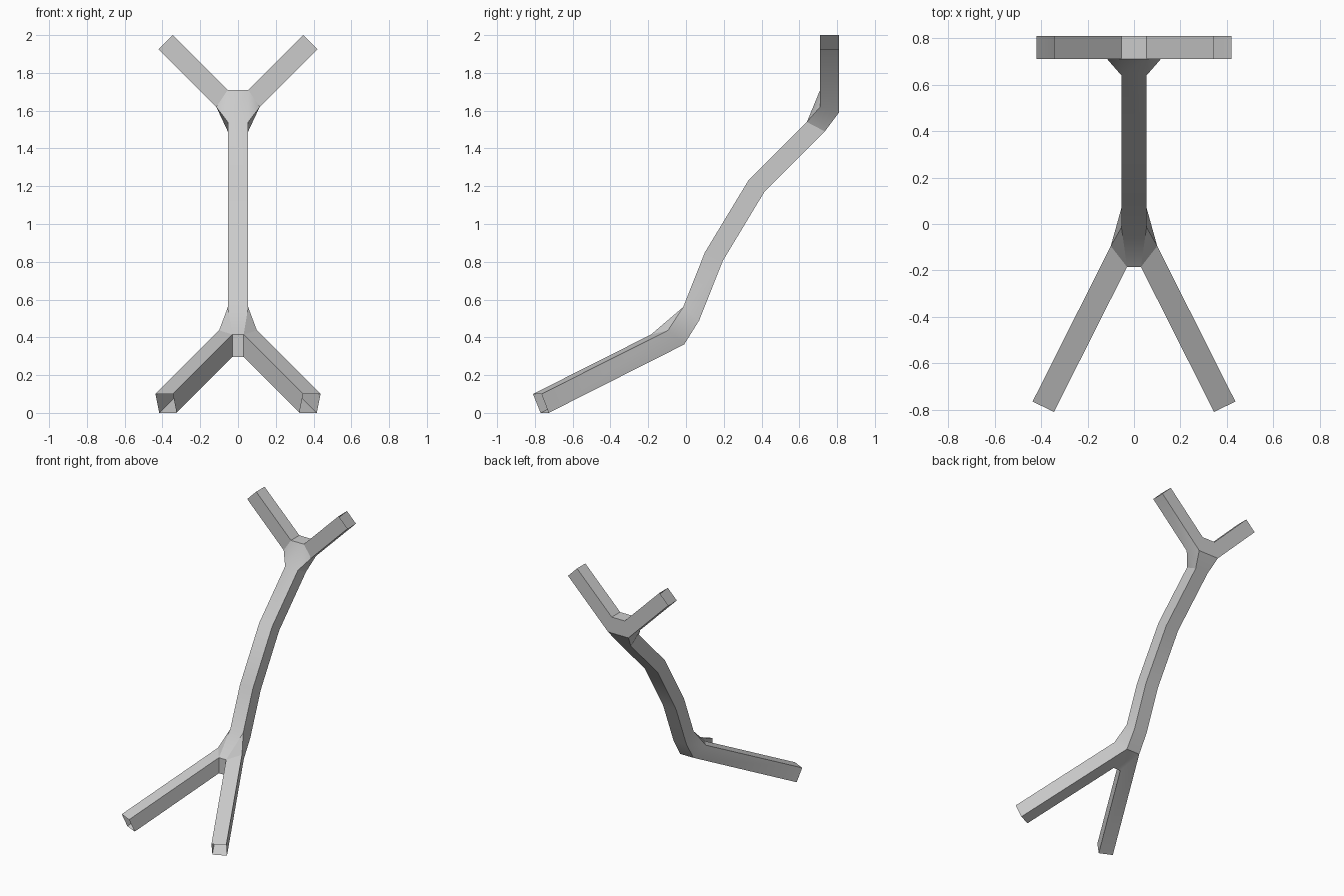
import bpy, bmesh, math
from mathutils import Vector

cube = bpy.data.objects.get("Cube")
if cube:
    bpy.data.objects.remove(cube, do_unlink=True)

# Single grey material
grey = bpy.data.materials.new("plain_grey")
grey.use_nodes = True
grey.diffuse_color = (0.6, 0.6, 0.6, 1)
grey.node_tree.nodes["Principled BSDF"].inputs["Base Color"].default_value = (0.6, 0.6, 0.6, 1)

W = 0.054            # half width of the spine
P = {}               # left-half points, mirrored below

# Spine: front and back edges, bottom to top, as (y, z)
FRONT = [(-0.015, 0.56), (0.10, 0.85), (0.33, 1.23), (0.64, 1.54)]
BACK = [(0.07, 0.49), (0.195, 0.805), (0.415, 1.17), (0.735, 1.49)]
for i, (f, b) in enumerate(zip(FRONT, BACK)):
    P[f"f{i}"], P[f"b{i}"] = (W, *f), (W, *b)

# Shoulder hub and open arm tips (c = crotch side, o = outer side)
P["cf"], P["cb"] = (W, 0.71, 1.71), (W, 0.81, 1.71)
P["of"], P["ob"] = (0.115, 0.71, 1.62), (0.085, 0.81, 1.59)
for side, y in (("f", 0.71), ("b", 0.81)):
    P["tc" + side] = (0.345, y, 2.0)
    P["to" + side] = (0.42, y, 1.925)

# Hip hub and open feet (i/j = inner top/bottom, p/q = outer top/bottom)
P["i"], P["j"] = (0.03, -0.185, 0.415), (0.03, -0.185, 0.297)
P["p"], P["q"] = (0.10, -0.095, 0.437), (0.056, -0.01, 0.362)
P["ti"], P["tj"] = (0.345, -0.81, 0.10), (0.325, -0.77, 0.0)
P["tp"], P["tq"] = (0.437, -0.765, 0.10), (0.417, -0.727, 0.0)

# Faces that exist once on each side
side_faces = [
    ("cf", "of", "tof", "tcf"), ("cb", "ob", "tob", "tcb"),      # arm
    ("cf", "cb", "tcb", "tcf"), ("of", "ob", "tob", "tof"),
    ("cf", "of", "f3"), ("of", "f3", "b3"), ("of", "ob", "b3"),  # shoulder
    ("i", "p", "f0"), ("p", "f0", "b0"), ("p", "q", "b0"),       # hip
    ("i", "p", "tp", "ti"), ("j", "q", "tq", "tj"),              # leg
    ("i", "j", "tj", "ti"), ("p", "q", "tq", "tp"),
]
# Edges bridged straight across to the other side
bridges = [("cf", "cb"), ("cf", "f3"), ("cb", "ob"), ("ob", "b3"),
           ("i", "f0"), ("i", "j"), ("j", "q"), ("q", "b0")]
for i in range(3):
    side_faces.append((f"f{i}", f"f{i+1}", f"b{i+1}", f"b{i}"))
    bridges += [(f"f{i}", f"f{i+1}"), (f"b{i}", f"b{i+1}")]

# Weld both halves into one open-ended shell
bm = bmesh.new()
L = {n: bm.verts.new(Vector(c)) for n, c in P.items()}
R = {n: bm.verts.new(Vector((-c[0], c[1], c[2]))) for n, c in P.items()}
for names in side_faces:
    bm.faces.new([L[n] for n in names])
    bm.faces.new([R[n] for n in reversed(names)])
for a, b in bridges:
    bm.faces.new((L[a], L[b], R[b], R[a]))
bmesh.ops.recalc_face_normals(bm, faces=bm.faces[:])

# Make sure the spine's front faces outward
bm.faces.ensure_lookup_table()
spine = next(f for f in bm.faces if {L["f1"], L["f2"], R["f1"], R["f2"]} == set(f.verts))
if spine.normal.y > 0:
    bmesh.ops.reverse_faces(bm, faces=bm.faces[:])

mesh = bpy.data.meshes.new("stick_figure_body")
bm.to_mesh(mesh)
bm.free()
mesh.materials.append(grey)
body = bpy.data.objects.new("stick_figure_body", mesh)
bpy.context.collection.objects.link(body)

# Soft joints, sharp beam edges
bpy.ops.object.select_all(action="DESELECT")
body.select_set(True)
bpy.context.view_layer.objects.active = body
bpy.ops.object.shade_smooth_by_angle(angle=math.radians(30))
